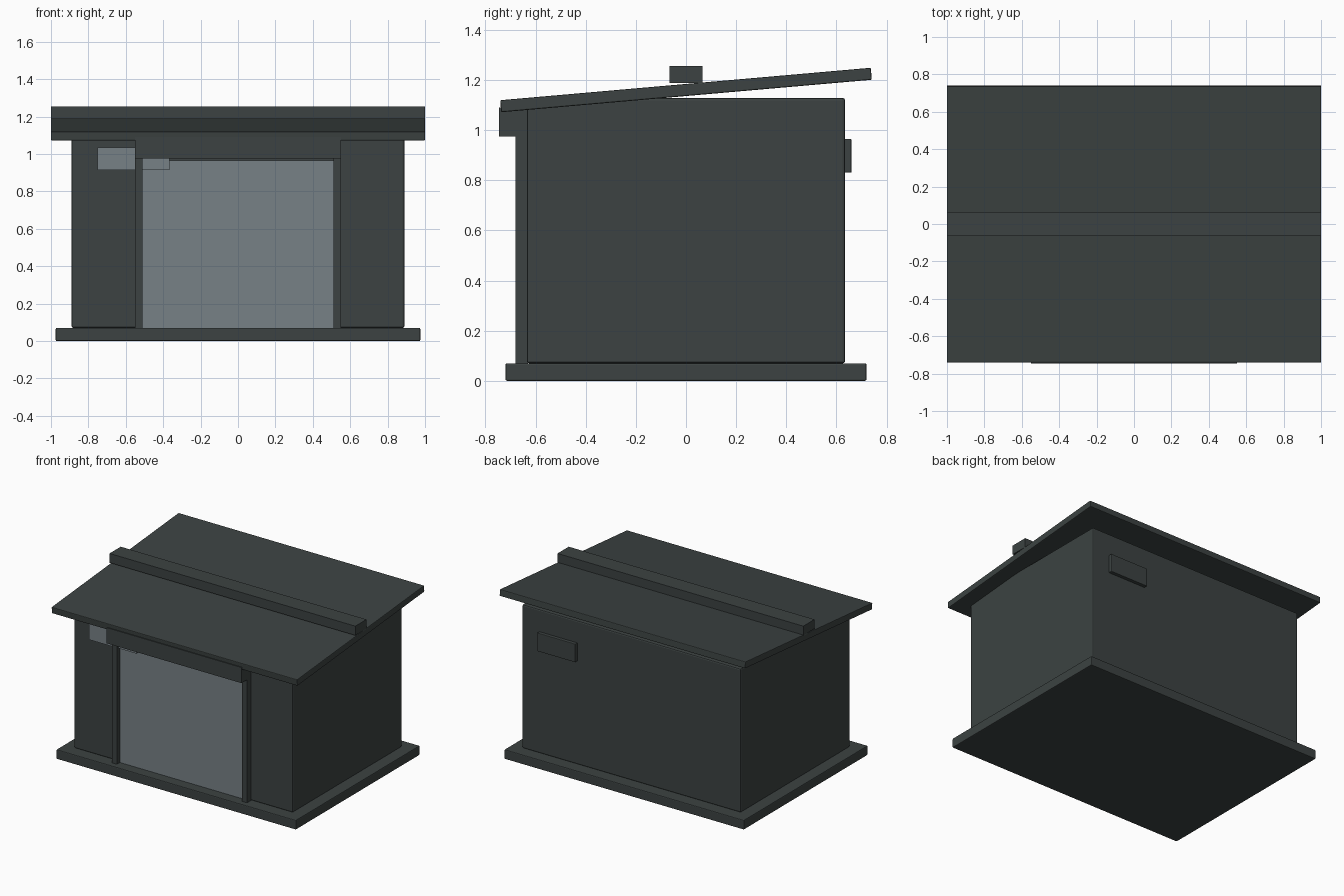
import bpy
import bmesh
import math

default = bpy.data.objects.get("Cube")
if default:
    bpy.data.objects.remove(default, do_unlink=True)


def make_material(name, rgb):
    mat = bpy.data.materials.new(name)
    mat.use_nodes = True
    colour = (*rgb, 1.0)
    mat.diffuse_color = colour
    mat.node_tree.nodes["Principled BSDF"].inputs["Base Color"].default_value = colour
    return mat


charcoal = make_material("charcoal", (0.045, 0.055, 0.054))
steel = make_material("steel_grey", (0.185, 0.22, 0.24))


def box(name, xs, ys, zs, mat, bevel=0.0, tilt=0.0):
    """Box spanning the given ranges, optionally bevelled and tilted about x."""
    bm = bmesh.new()
    bmesh.ops.create_cube(bm, size=1.0)
    spans = (xs, ys, zs)
    bmesh.ops.scale(bm, vec=[b - a for a, b in spans], verts=bm.verts)
    mesh = bpy.data.meshes.new(name)
    bm.to_mesh(mesh)
    bm.free()
    mesh.materials.append(mat)
    obj = bpy.data.objects.new(name, mesh)
    obj.location = [(a + b) / 2 for a, b in spans]
    obj.rotation_euler.x = tilt
    bpy.context.collection.objects.link(obj)
    if bevel:
        mod = obj.modifiers.new("edge_bevel", "BEVEL")
        mod.width = bevel
        mod.segments = 2
    return obj


# Foundation and main body
box("foundation_slab", (-0.975, 0.975), (-0.72, 0.72), (0, 0.07), charcoal, 0.006)
box("walls", (-0.89, 0.89), (-0.635, 0.635), (0.07, 1.128), charcoal, 0.01)

# Sloping roof, low at the front, with a level strip across the middle
box("roof", (-1, 1), (-0.742, 0.742), (1.136, 1.184), charcoal, 0.005,
    tilt=math.radians(5))
box("roof_strip", (-1, 1), (-0.065, 0.065), (1.187, 1.255), charcoal)

# Garage door with its surround
box("door_panel", (-0.51, 0.51), (-0.645, -0.63), (0.07, 0.965), steel)
for side, sign in (("left", 1), ("right", -1)):
    xs = sorted((sign * 0.51, sign * 0.55))
    box(side + "_door_jamb", xs, (-0.68, -0.63), (0.07, 0.975), charcoal)
box("door_header", (-0.55, 0.55), (-0.745, -0.63), (0.975, 1.09), charcoal)

# Pale plate partly behind the door surround, and the vent on the back wall
box("front_plate", (-0.75, -0.365), (-0.66, -0.632), (0.915, 1.035), steel)
box("back_vent", (0.44, 0.75), (0.63, 0.66), (0.83, 0.965), charcoal, 0.004)
